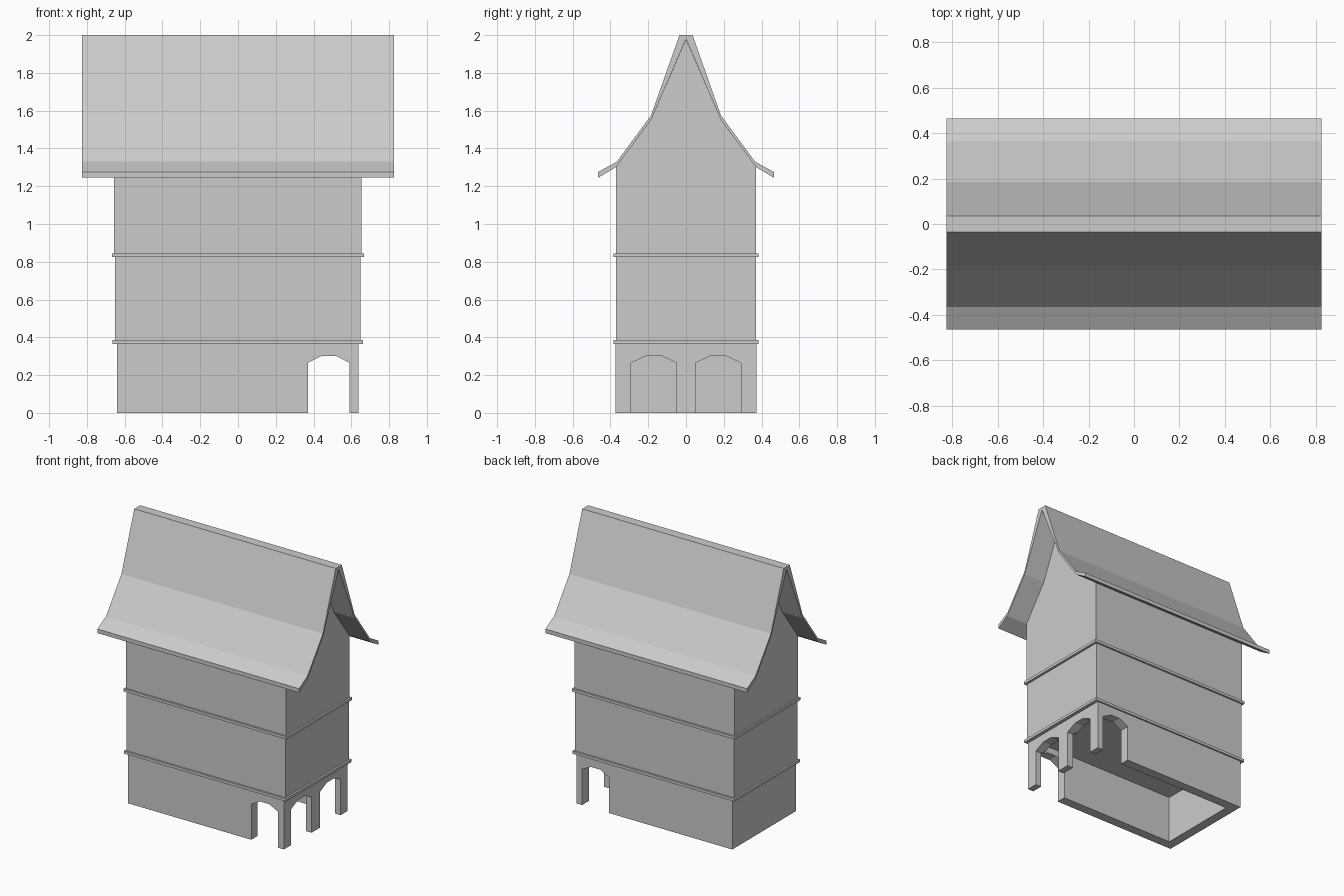
import bpy, bmesh
from mathutils import Vector

if "Cube" in bpy.data.objects:
    bpy.data.objects.remove(bpy.data.objects["Cube"])


def prism(name, profile, axis, lo, hi):
    """Extrude a 2D profile along x (profile = y,z), y (x,z) or z (x,y)."""
    def place(p, t):
        q = list(p)
        q.insert("xyz".index(axis), t)
        return Vector(q)
    bm = bmesh.new()
    face = bm.faces.new([bm.verts.new(place(p, lo)) for p in profile])
    ext = bmesh.ops.extrude_face_region(bm, geom=[face])
    verts = [v for v in ext["geom"] if isinstance(v, bmesh.types.BMVert)]
    bmesh.ops.translate(bm, verts=verts, vec=place((0, 0), hi - lo))
    bmesh.ops.recalc_face_normals(bm, faces=bm.faces)
    mesh = bpy.data.meshes.new(name)
    bm.to_mesh(mesh)
    bm.free()
    ob = bpy.data.objects.new(name, mesh)
    bpy.context.collection.objects.link(ob)
    return ob


def box(name, x0, x1, y, z0, z1):
    return prism(name, [(x0, -y), (x1, -y), (x1, y), (x0, y)], "z", z0, z1)


def arch(a, b):
    """Opening outline with chamfered head, running below the ground."""
    w = (b - a) * 0.33
    return [(a, -0.1), (b, -0.1), (b, 0.265), (b - w, 0.302), (a + w, 0.302), (a, 0.265)]


def cut(target, cutter):
    cutter.hide_render = True
    mod = target.modifiers.new("cut", "BOOLEAN")
    mod.operation = "DIFFERENCE"
    mod.solver = "EXACT"
    mod.object = cutter
    bpy.context.view_layer.objects.active = target
    bpy.ops.object.modifier_apply(modifier=mod.name)
    bpy.data.objects.remove(cutter)


# Ground floor: open underneath, with a corner arcade at the right end
ground = box("ground_floor", -0.64, 0.637, 0.373, 0, 0.37)
cut(ground, box("hollow", -0.57, 0.567, 0.303, -0.1, 0.35))
cut(ground, prism("front_back_arch", arch(0.37, 0.59), "y", -0.6, 0.6))
for a, b in ((-0.29, -0.05), (0.05, 0.29)):
    cut(ground, prism("side_arch", arch(a, b), "x", 0.3, 0.9))

# Floor bands
box("lower_band", -0.665, 0.662, 0.384, 0.365, 0.385)
box("upper_band", -0.668, 0.666, 0.384, 0.825, 0.845)

# Middle floor
box("middle_floor", -0.652, 0.648, 0.37, 0.38, 0.83)

# Upper floor with gables, following the underside of the roof
under = [(0.37, 1.302), (0.185, 1.55)]
mirrored = [(-y, z) for y, z in reversed(under)]
prism("upper_floor", [(-0.37, 0.84), (0.37, 0.84)] + under + [(0, 1.978)] + mirrored,
      "x", -0.657, 0.653)

# Flared roof shell
outer = [(0.035, 2.0), (0.185, 1.575), (0.366, 1.33), (0.465, 1.275)]
inner = [(0.465, 1.245)] + under
half = outer + inner
roof = half + [(0, 1.98)] + [(-y, z) for y, z in reversed(half)]
prism("roof", roof, "x", -0.825, 0.825)
